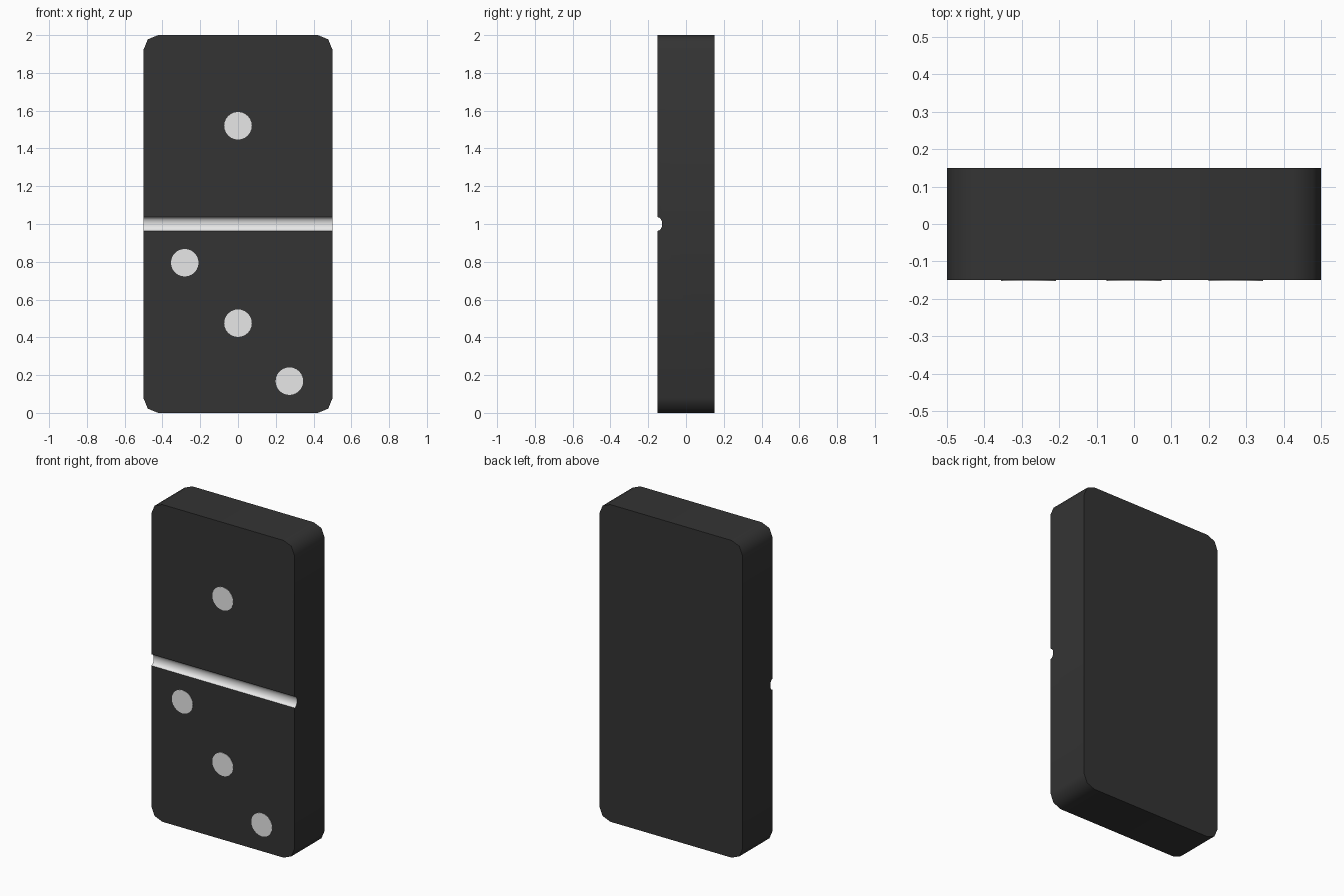
import bpy, bmesh, math
from mathutils import Matrix

if "Cube" in bpy.data.objects:
    bpy.data.objects.remove(bpy.data.objects["Cube"])

def material(name, rgb):
    m = bpy.data.materials.new(name)
    m.diffuse_color = (*rgb, 1)
    m.use_nodes = True
    m.node_tree.nodes["Principled BSDF"].inputs["Base Color"].default_value = m.diffuse_color
    return m

BLACK = material("tile black", (0.034, 0.034, 0.034))
WHITE = material("mark white", (0.8, 0.8, 0.8))
W, D, H = 0.5, 0.15, 2.0            # half width, half depth, height
GROOVE_H, GROOVE_D = 0.036, 0.024   # groove half height and depth

def add_object(name, bm, mats):
    mesh = bpy.data.meshes.new(name)
    bmesh.ops.recalc_face_normals(bm, faces=bm.faces[:])
    bm.to_mesh(mesh)
    bm.free()
    obj = bpy.data.objects.new(name, mesh)
    bpy.context.collection.objects.link(obj)
    for m in mats:
        mesh.materials.append(m)
    bpy.ops.object.select_all(action='DESELECT')
    obj.select_set(True)
    bpy.context.view_layer.objects.active = obj
    bpy.ops.object.shade_smooth_by_angle(angle=math.radians(50))
    return obj

# Tile: side profile (y, z) with a rounded groove in the front, swept across x
profile = [(-D, 0), (D, 0), (D, H), (-D, H)]
profile += [(-D + GROOVE_D * math.sin(a), 1 + GROOVE_H * math.cos(a))
            for a in (math.pi * i / 8 for i in range(9))]
bm = bmesh.new()
left, right = ([bm.verts.new((x, y, z)) for y, z in profile] for x in (-W, W))
bm.faces.new(left)
bm.faces.new(right)
n = len(profile)
for i in range(n):
    j = (i + 1) % n
    bm.faces.new((left[i], left[j], right[j], right[i]))

# Groove faces take the white colour
for f in bm.faces:
    if all(abs(v.co.z - 1) < 0.05 for v in f.verts):
        f.material_index = 1

# Rounded corners along the four edges that run front to back
corners = [e for e in bm.edges
           if abs(e.verts[0].co.y - e.verts[1].co.y) > 1.9 * D]
bmesh.ops.bevel(bm, geom=corners, offset=0.077, segments=2, profile=0.5,
                affect='EDGES')
add_object("domino_tile", bm, [BLACK, WHITE])

# Pips: thin flush plates on the front
for k, (x, z) in enumerate([(0, 1.52), (-0.282, 0.795), (0, 0.475), (0.272, 0.168)]):
    bm = bmesh.new()
    bmesh.ops.create_cone(bm, cap_ends=True, segments=24, radius1=0.073,
                          radius2=0.073, depth=0.004,
                          matrix=Matrix.Translation((x, -D, z))
                          @ Matrix.Rotation(math.pi / 2, 4, 'X'))
    add_object(f"pip_{k + 1}", bm, [WHITE])
